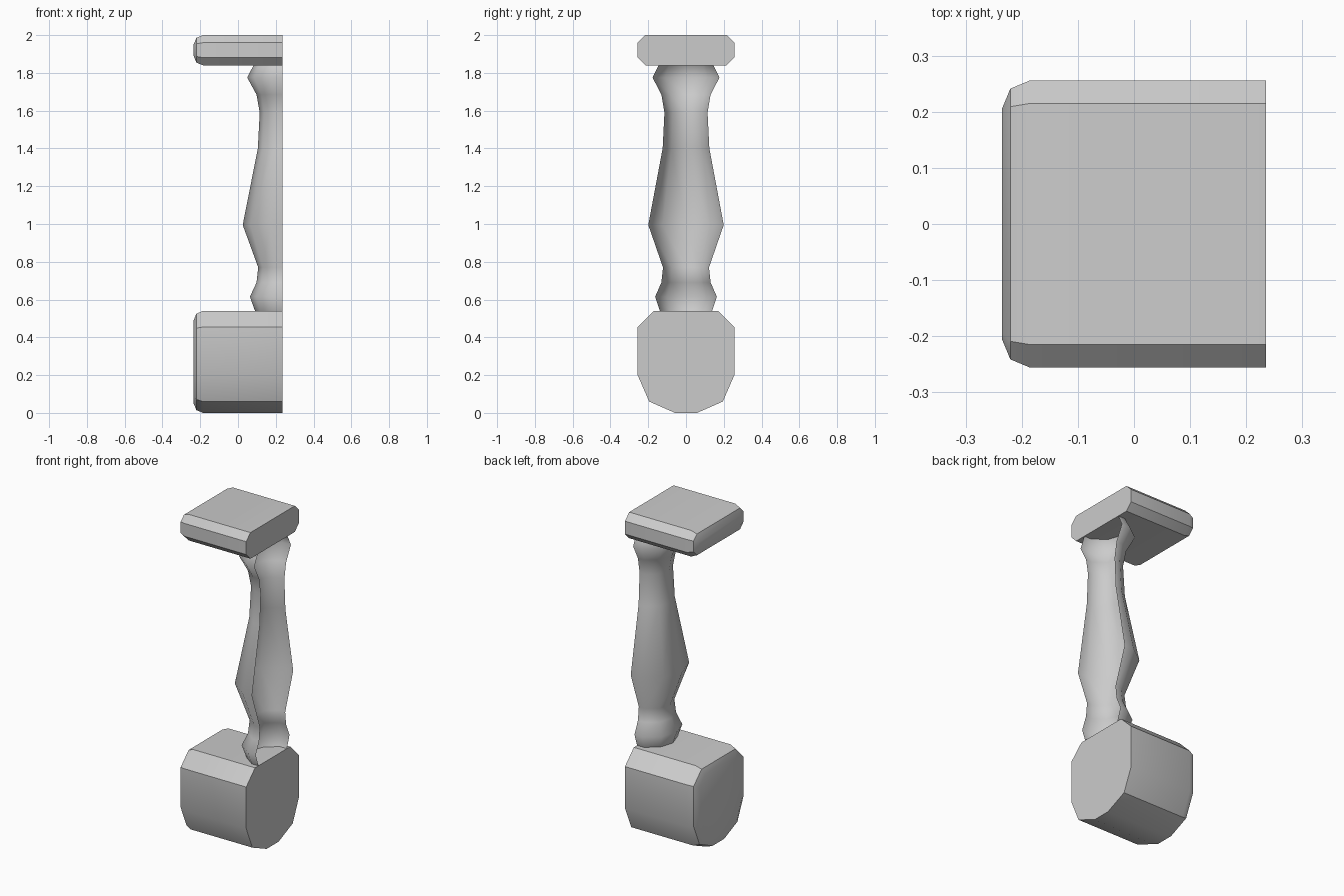
import bpy, bmesh
from math import cos, sin, radians

if "Cube" in bpy.data.objects:
    bpy.data.objects.remove(bpy.data.objects["Cube"])

X = 0.235  # half length of the rails; the +x end is a flat cut


def finish(bm, name, angle):
    bmesh.ops.recalc_face_normals(bm, faces=bm.faces)
    me = bpy.data.meshes.new(name)
    bm.to_mesh(me)
    bm.free()
    ob = bpy.data.objects.new(name, me)
    bpy.context.collection.objects.link(ob)
    bpy.ops.object.select_all(action='DESELECT')
    ob.select_set(True)
    bpy.context.view_layer.objects.active = ob
    if angle is None:
        bpy.ops.object.shade_smooth()
    else:
        bpy.ops.object.shade_smooth_by_angle(angle=radians(angle))
    return ob


def rail(name, half_profile):
    """Extrude a mirrored (y, z) profile along x and round over the -x end."""
    profile = half_profile + [(-y, z) for y, z in reversed(half_profile)]
    bm = bmesh.new()
    end = bm.faces.new([bm.verts.new((-X, y, z)) for y, z in profile])
    ext = bmesh.ops.extrude_face_region(bm, geom=[end], use_keep_orig=True)
    moved = [g for g in ext['geom'] if isinstance(g, bmesh.types.BMVert)]
    bmesh.ops.translate(bm, verts=moved, vec=(2 * X, 0, 0))
    bmesh.ops.recalc_face_normals(bm, faces=bm.faces)
    rim = [e for e in bm.edges if all(v.co.x < 0 for v in e.verts)]
    bmesh.ops.bevel(bm, geom=rim, offset=0.05, offset_type='OFFSET', segments=2,
                    profile=0.5, affect='EDGES', clamp_overlap=False)
    return finish(bm, name, 30)


# Handrail and base rail
rail("top_rail", [(0.215, 2.0), (0.256, 1.96), (0.256, 1.881), (0.215, 1.84)])
rail("bottom_rail", [(0.17, 0.54), (0.256, 0.455), (0.256, 0.2),
                     (0.195, 0.06), (0.058, 0.0)])

# Half baluster: open shell of a ten-sided turning, cut at the rail end
turning = [(0.145, 0.54), (0.172, 0.615), (0.137, 0.69), (0.128, 0.77),
           (0.21, 0.995), (0.13, 1.4), (0.12, 1.59), (0.137, 1.685),
           (0.186, 1.775), (0.153, 1.84)]
bm = bmesh.new()
rings = []
for r, z in turning:
    pts = [(r * cos(radians(a)), r * sin(radians(a))) for a in range(108, 253, 36)]
    pts = [(0, pts[0][1])] + pts + [(0, pts[-1][1])]
    rings.append([bm.verts.new((X + x, y, z)) for x, y in pts])
for lo, hi in zip(rings, rings[1:]):
    for i in range(len(lo) - 1):
        bm.faces.new((lo[i], lo[i + 1], hi[i + 1], hi[i]))
finish(bm, "baluster_half", None)
